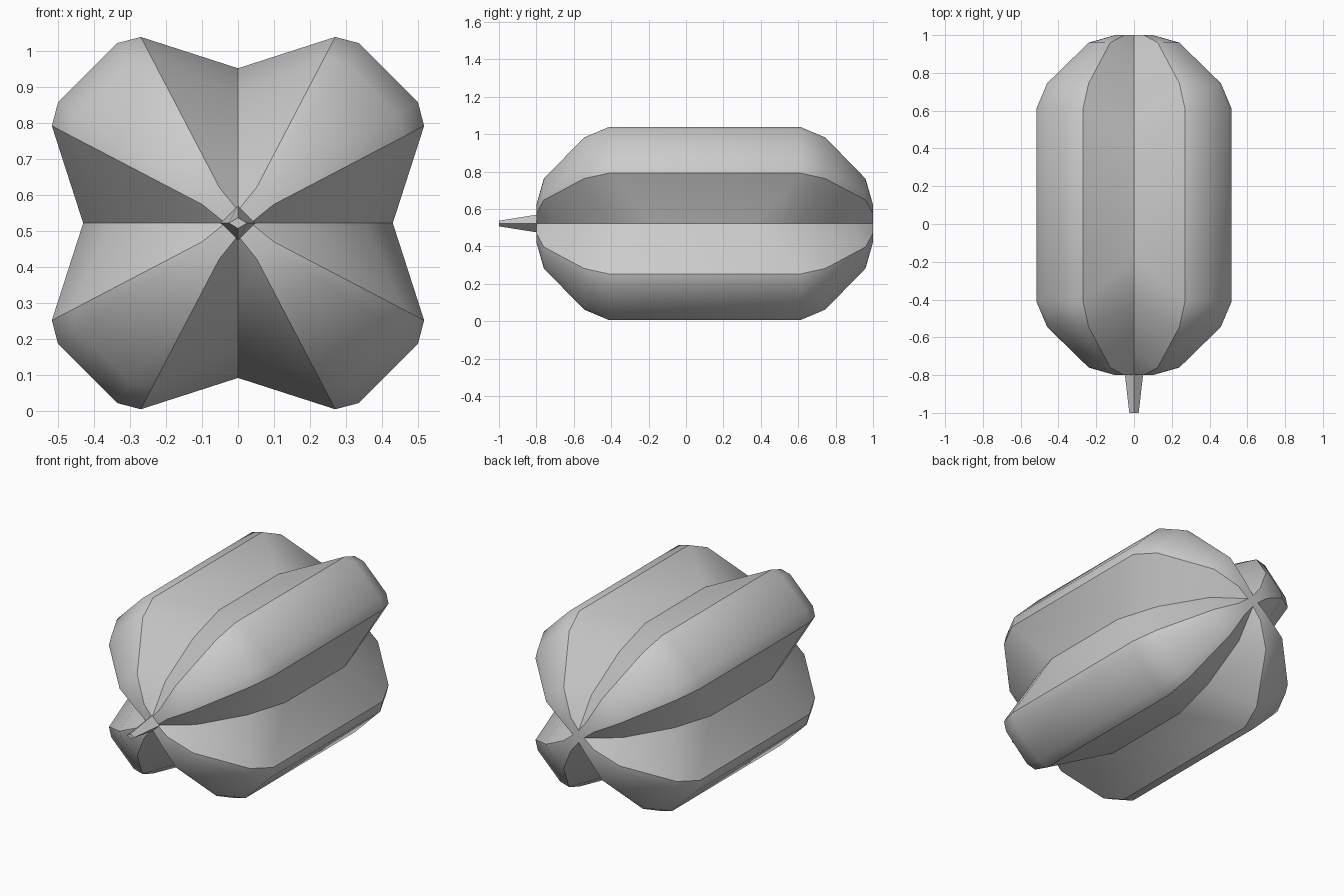
import bpy, bmesh
from mathutils import Vector
from math import radians

if "Cube" in bpy.data.objects:
    bpy.data.objects.remove(bpy.data.objects["Cube"])

CZ = 0.522         # height of the long axis


def loft(name, rings, smooth=None):
    """Skin a list of closed rings and cap both ends."""
    bm = bmesh.new()
    loops = [[bm.verts.new(p) for p in ring] for ring in rings]
    n = len(loops[0])
    for a, b in zip(loops, loops[1:]):
        for i in range(n):
            j = (i + 1) % n
            bm.faces.new((a[i], a[j], b[j], b[i]))
    bm.faces.new(loops[0][::-1])
    bm.faces.new(loops[-1])
    bmesh.ops.recalc_face_normals(bm, faces=bm.faces)
    mesh = bpy.data.meshes.new(name)
    bm.to_mesh(mesh)
    bm.free()
    obj = bpy.data.objects.new(name, mesh)
    bpy.context.collection.objects.link(obj)
    if smooth:
        bpy.ops.object.select_all(action='DESELECT')
        bpy.context.view_layer.objects.active = obj
        obj.select_set(True)
        bpy.ops.object.shade_smooth_by_angle(angle=radians(smooth))
    return obj


# Four-lobed cross-section: a valley point and a blunt lobe, turned four times
LOBE = [(0.27, 0.517), (0.335, 0.50), (0.50, 0.335), (0.517, 0.27)]


def section(side, lobe_d, reach, valley_d, valley):
    s = reach / 0.517
    quarter = [(Vector((0, valley)), valley_d)] + [(Vector(p) * s, lobe_d) for p in LOBE]
    ring = []
    for k in range(4):
        ring += [(p.x, 0.1 + side * d, CZ + p.y) for p, d in quarter]
        quarter = [(Vector((p.y, -p.x)), d) for p, d in quarter]
    return ring


# Ribbed fruit body, mirrored about y = 0.1; grooves start to dip before the lobes
END = [(0.90, 0.10, 0.90, 0.035), (0.86, 0.24, 0.78, 0.20),
       (0.645, 0.46, 0.52, 0.355), (0.51, 0.517, 0.28, 0.43)]
rings = [section(-1, *e) for e in END] + [section(1, *e) for e in reversed(END)]
loft("fruit_body", rings, 31)


# Tapered four-sided stem at the front
def diamond(y, rx, rz):
    return [(rx, y, CZ), (0, y, CZ + rz), (-rx, y, CZ), (0, y, CZ - rz)]


loft("stem", [diamond(-0.78, 0.05, 0.05), diamond(-1.0, 0.025, 0.015)])
